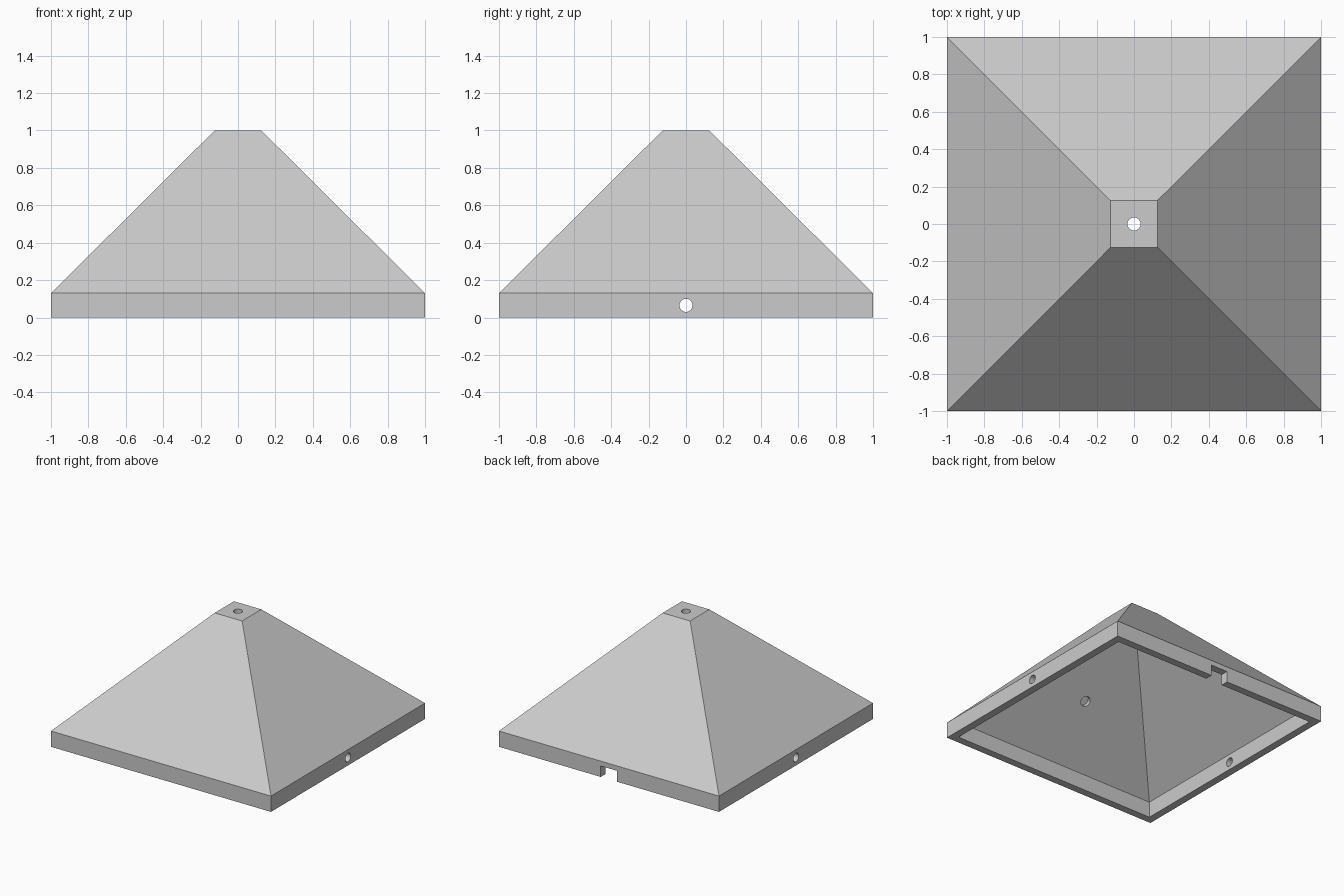
import bpy, bmesh
from math import pi, radians
from mathutils import Matrix, Vector

if "Cube" in bpy.data.objects:
    bpy.data.objects.remove(bpy.data.objects["Cube"], do_unlink=True)

grey = bpy.data.materials.new("plain_grey")
grey.use_nodes = True
colour = (0.6, 0.6, 0.6, 1)
grey.diffuse_color = colour
grey.node_tree.nodes["Principled BSDF"].inputs["Base Color"].default_value = colour

WALL = 0.0625      # wall thickness
RIM = 0.13         # height of the upright rim
TOP = 0.125        # half width of the flat top
HOLE = 0.035       # drill radius


def finish(name, bm):
    bmesh.ops.recalc_face_normals(bm, faces=bm.faces)
    mesh = bpy.data.meshes.new(name)
    bm.to_mesh(mesh)
    bm.free()
    mesh.materials.append(grey)
    obj = bpy.data.objects.new(name, mesh)
    bpy.context.collection.objects.link(obj)
    return obj


def cylinder(name, centre, axis, radius, depth):
    bm = bmesh.new()
    turn = Vector((0, 0, 1)).rotation_difference(Vector(axis)).to_matrix().to_4x4()
    bmesh.ops.create_cone(bm, cap_ends=True, segments=32, radius1=radius, radius2=radius,
                          depth=depth, matrix=Matrix.Translation(centre) @ turn)
    return finish(name, bm)


def box(name, centre, size):
    bm = bmesh.new()
    bmesh.ops.create_cube(bm, size=1, matrix=Matrix.Translation(centre) @ Matrix.Diagonal((*size, 1)))
    return finish(name, bm)


# hollow pyramid shell: square rings from the inner top, down, under the rim and up outside
profile = [(TOP, 1 - WALL), (1 - WALL, RIM), (1 - WALL, 0), (1, 0), (1, RIM), (TOP, 1)]
bm = bmesh.new()
rings = [[bm.verts.new((x * h, y * h, z)) for x, y in ((-1, -1), (1, -1), (1, 1), (-1, 1))]
         for h, z in profile]
for a, b in zip(rings, rings[1:]):
    for i in range(4):
        j = (i + 1) % 4
        bm.faces.new((a[i], a[j], b[j], b[i]))
bm.faces.new(rings[0])
bm.faces.new(rings[-1])
shell = finish("pyramid_shell", bm)

# cutters: top hole, side holes, back cable notch, blind recess inside the front slope
slope_y = 0.57
recess_centre = (0, -slope_y, 1 - WALL + RIM - slope_y)
cutters = [
    cylinder("top_hole_cutter", (0, 0, 1), (0, 0, 1), HOLE, 0.4),
    cylinder("side_holes_cutter", (0, 0, RIM / 2), (1, 0, 0), HOLE, 2.4),
    box("back_notch_cutter", (0, 1, 0), (0.15, 0.3, 0.18)),
    cylinder("recess_cutter", recess_centre, (0, -1, 1), 0.04, 0.06),
]
for cutter in cutters:
    cut = shell.modifiers.new(cutter.name, "BOOLEAN")
    cut.operation = "DIFFERENCE"
    cut.solver = "EXACT"
    cut.object = cutter

# apply the cuts and remove the helpers
bpy.context.view_layer.objects.active = shell
shell.select_set(True)
for cutter in cutters:
    bpy.ops.object.modifier_apply(modifier=cutter.name)
    bpy.data.objects.remove(cutter, do_unlink=True)
bpy.ops.object.shade_smooth_by_angle(angle=radians(25))
